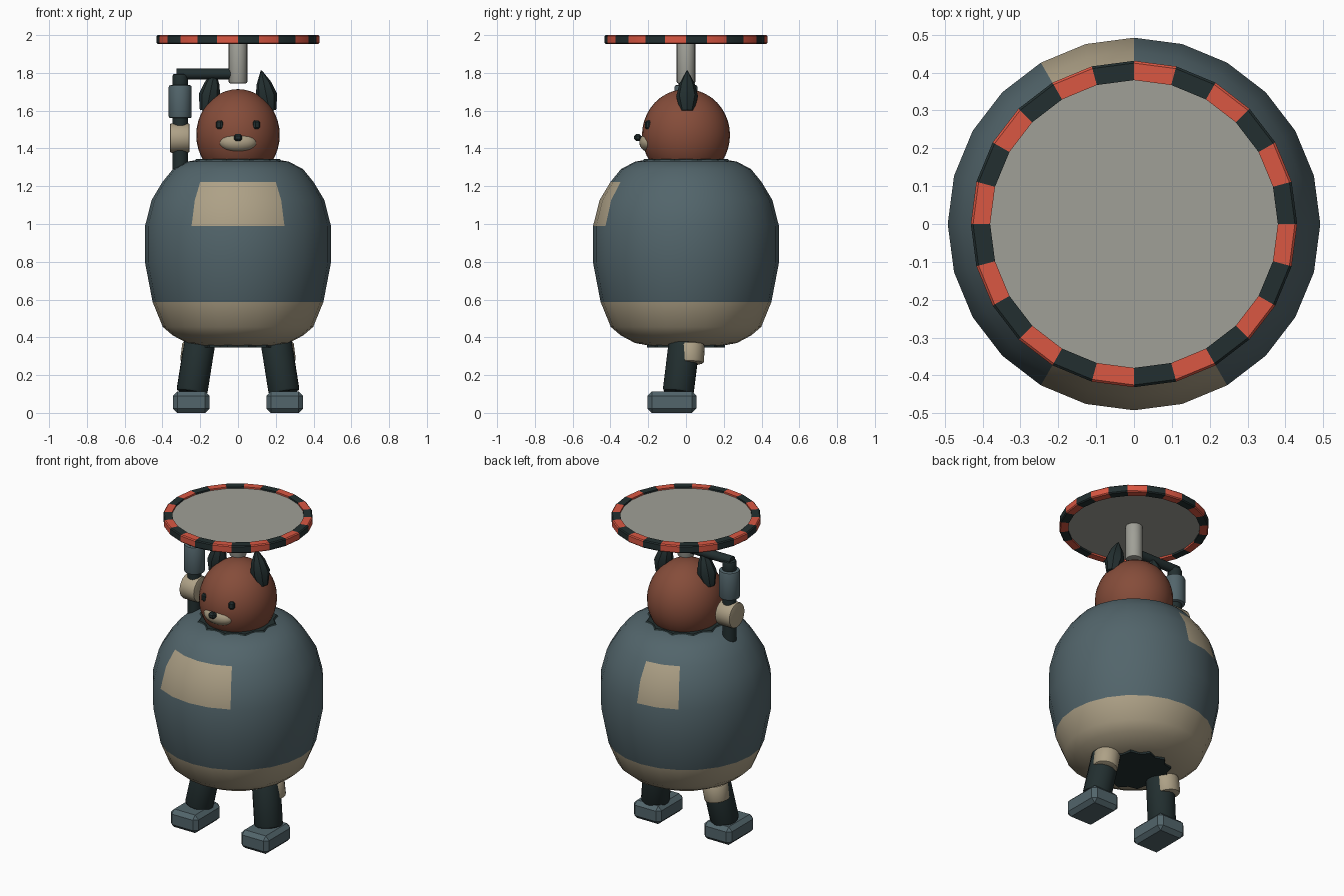
import bpy, bmesh, math
from mathutils import Vector, Matrix

old = bpy.data.objects.get("Cube")
if old:
    bpy.data.objects.remove(old, do_unlink=True)


def material(name, rgb):
    m = bpy.data.materials.new(name)
    m.use_nodes = True
    m.diffuse_color = (*rgb, 1)
    bsdf = next(n for n in m.node_tree.nodes if n.type == 'BSDF_PRINCIPLED')
    bsdf.inputs["Base Color"].default_value = (*rgb, 1)
    return m


TEAL = material("slate teal", (.085, .13, .147))
TAN = material("tan", (.42, .355, .24))
DARK = material("near black green", (.016, .028, .029))
RUST = material("rust brown", (.235, .073, .042))
GREY = material("warm grey", (.35, .35, .31))
RED = material("signal red", (.70, .095, .055))


def finish(name, bm, mats, angle=40):
    bmesh.ops.recalc_face_normals(bm, faces=bm.faces)
    mesh = bpy.data.meshes.new(name)
    bm.to_mesh(mesh)
    bm.free()
    for m in mats:
        mesh.materials.append(m)
    ob = bpy.data.objects.new(name, mesh)
    bpy.context.collection.objects.link(ob)
    bpy.ops.object.select_all(action='DESELECT')
    ob.select_set(True)
    bpy.context.view_layer.objects.active = ob
    if angle:
        bpy.ops.object.shade_smooth_by_angle(angle=math.radians(angle))
    return ob


def lathe(name, profile, mats, sides=24, rule=None, closed=False, angle=40, wave=0):
    """Spin (radius, z) points round z; rule(angle, z) picks the material."""
    bm = bmesh.new()
    rings = []
    for r, z in profile:
        ring = []
        for i in range(sides):
            a = math.tau * i / sides
            rr = r + (wave if i % 2 else 0)
            ring.append(bm.verts.new((rr * math.cos(a), rr * math.sin(a), z)))
        rings.append(ring)
    pairs = list(zip(rings, rings[1:]))
    if closed:
        pairs.append((rings[-1], rings[0]))
    else:
        bm.faces.new(rings[0])
        bm.faces.new(rings[-1])
    for lo, hi in pairs:
        for i in range(sides):
            j = (i + 1) % sides
            f = bm.faces.new((lo[i], lo[j], hi[j], hi[i]))
            if rule:
                c = f.calc_center_median()
                f.material_index = rule(math.degrees(math.atan2(c.y, c.x)) % 360, c.z)
    if rule and not closed:
        for f in bm.faces:
            if len(f.verts) == sides:
                f.material_index = rule(0, f.calc_center_median().z)
    return finish(name, bm, mats, angle)


def rod(name, start, end, r1, r2, mat, sides=16, bevel=0):
    """Cylinder or cone between two points."""
    a, b = Vector(start), Vector(end)
    bm = bmesh.new()
    turn = (b - a).to_track_quat('Z', 'Y').to_matrix().to_4x4()
    bmesh.ops.create_cone(bm, cap_ends=True, segments=sides, radius1=r1, radius2=r2,
                          depth=(b - a).length,
                          matrix=Matrix.Translation((a + b) / 2) @ turn)
    if bevel:
        rims = [e for e in bm.edges if any(len(f.verts) > 4 for f in e.link_faces)]
        bmesh.ops.bevel(bm, geom=rims, offset=bevel, segments=2, affect='EDGES', profile=.5)
    return finish(name, bm, [mat])


def ball(name, loc, size, mat, u=32, v=20):
    bm = bmesh.new()
    bmesh.ops.create_uvsphere(bm, u_segments=u, v_segments=v, radius=1,
                              matrix=Matrix.Translation(loc) @ Matrix.Diagonal((*size, 1)))
    return finish(name, bm, [mat], 50)


def box(name, loc, size, mat, bevel, turn=0):
    bm = bmesh.new()
    bmesh.ops.create_cube(bm, size=1, matrix=Matrix.Diagonal((*size, 1)))
    bmesh.ops.bevel(bm, geom=bm.edges[:], offset=bevel, segments=1, affect='EDGES')
    bmesh.ops.transform(bm, matrix=Matrix.Translation(loc) @ Matrix.Rotation(turn, 4, 'Z'),
                        verts=bm.verts)
    return finish(name, bm, [mat], 30)


# Barrel body with chest patch, back patch and lower band
def body_colour(a, z):
    if z < .587:
        return 1
    if .99 < z < 1.222 and (240 < a < 300 or 90 < a < 120):
        return 1
    return 0


lathe("body", [(.17, .352), (.27, .37), (.345, .41), (.398, .455), (.452, .587), (.492, .795),
               (.492, .99), (.457, 1.127), (.4, 1.222), (.345, 1.29), (.27, 1.33), (.19, 1.343)],
      [TEAL, TAN], rule=body_colour)

# Scalloped dark plates at the neck and underside
lathe("neck_plate", [(.215, 1.336), (.205, 1.345)], [DARK], wave=.022, angle=0)
lathe("under_plate", [(.19, .346), (.19, .364)], [DARK], wave=.025, angle=0)

# Head and face
ball("head", (0, 0, 1.471), (.221, .233, .243), RUST)
ball("muzzle", (0, -.19, 1.432), (.1, .057, .053), TAN, 24, 14)
box("nose", (0, -.255, 1.458), (.044, .038, .036), DARK, .01)
for side, s in (("left", 1), ("right", -1)):
    box(side + "_eye", (s * .094, -.195, 1.525), (.037, .04, .046), DARK, .009, s * .42)

    # Pointed ear leaning inward
    ear = lathe(side + "_ear", [(.036, -.11), (.058, -.03), (.04, .04), (.003, .11)],
                [DARK], sides=8)
    ear.location = (s * .145, .006, 1.705)
    ear.rotation_euler = (0, -s * .2, 0)

    # Leg, knee cuff and foot
    rod(side + "_leg", (s * .245, -.042, .105), (s * .195, -.003, .42), .083, .083, DARK,
        bevel=.015)
    rod(side + "_upper_leg", (s * .225, .025, .3), (s * .2, .025, .42), .06, .06, DARK)
    rod(side + "_knee_cuff", (s * .235, .022, .262), (s * .218, .022, .365), .073, .077, TAN,
        bevel=.012)
    box(side + "_foot", (s * .2475, -.075, .057), (.195, .26, .114), TEAL, .024)

# Raised right arm
AX = -.306
rod("right_forearm", (AX, 0, 1.28), (AX, 0, 1.6), .041, .041, DARK)
rod("right_elbow", (AX - .054, 0, 1.455), (AX + .05, 0, 1.455), .078, .078, TAN, 20, .008)
rod("right_sleeve", (AX, 0, 1.56), (AX, 0, 1.735), .061, .061, TEAL, bevel=.01)
rod("right_wrist", (AX, 0, 1.72), (AX, 0, 1.795), .041, .041, DARK, bevel=.012)
rod("right_hand_bar", (AX - .02, 0, 1.794), (-.04, 0, 1.794), .028, .028, DARK)

# Round tray on a handle
rod("tray_handle", (0, 0, 1.745), (0, 0, 1.97), .049, .049, GREY, 20, .006)
lathe("tray", [(.39, 1.963), (.39, 1.99)], [GREY])
lathe("tray_rim", [(.38, 1.952), (.425, 1.952), (.431, 1.958), (.431, 1.994), (.425, 2.0),
                   (.38, 2.0)],
      [DARK, RED], rule=lambda a, z: int(a // 15) % 2, closed=True, angle=30)
